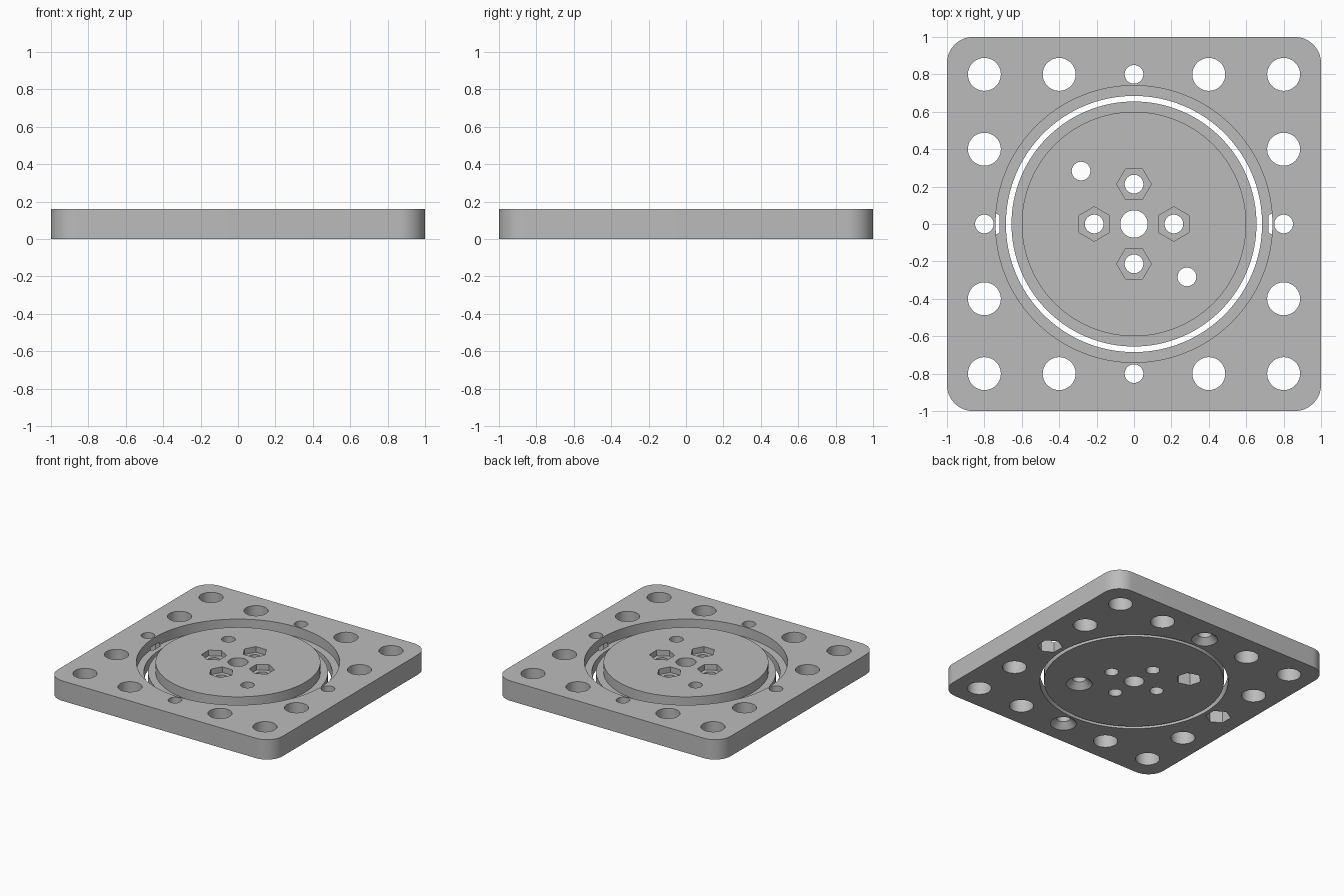
import bpy
import bmesh
from math import sin, cos, pi, radians, atan2

cube = bpy.data.objects.get("Cube")
if cube:
    bpy.data.objects.remove(cube, do_unlink=True)

HEIGHT = 0.16
STEP = 0.08          # height of the lower lips
BOLT = 0.05          # bolt hole radius
NUT = 0.16 / 3 ** 0.5  # nut pocket corner radius
LOW, HIGH = -0.1, 0.3  # cutters reach past both faces

grey = bpy.data.materials.new("plain_grey")
grey.use_nodes = True
grey.diffuse_color = (0.5, 0.5, 0.5, 1)
grey.node_tree.nodes["Principled BSDF"].inputs["Base Color"].default_value = (0.5, 0.5, 0.5, 1)


def make_object(name, bm):
    bmesh.ops.recalc_face_normals(bm, faces=bm.faces)
    mesh = bpy.data.meshes.new(name)
    bm.to_mesh(mesh)
    bm.free()
    mesh.materials.append(grey)
    obj = bpy.data.objects.new(name, mesh)
    bpy.context.collection.objects.link(obj)
    return obj


def turned(name, profile, x=0, y=0, sides=48, turn=0):
    """Solid of revolution from (radius, z) pairs, capped at both ends."""
    bm = bmesh.new()
    angles = [turn + 2 * pi * i / sides for i in range(sides)]
    rings = [[bm.verts.new((x + r * cos(a), y + r * sin(a), z)) for a in angles]
             for r, z in profile]
    for low, high in zip(rings, rings[1:]):
        for i in range(sides):
            j = (i + 1) % sides
            bm.faces.new((low[i], low[j], high[j], high[i]))
    bm.faces.new(rings[0])
    bm.faces.new(rings[-1])
    return make_object(name, bm)


def hole(x, y, r):
    return turned("hole_cutter", [(r, LOW), (r, HIGH)], x, y)


def nut_pocket(x, y, low, high):
    # one flat faces the centre of the plate
    return turned("nut_cutter", [(NUT, low), (NUT, high)], x, y, 6, atan2(y, x) + pi / 6)


def countersink(x, y):
    return turned("countersink_cutter", [(0.115, -0.02), (BOLT, 0.045), (BOLT, HIGH)], x, y)


def finish(obj, cutters):
    """Cut the openings, remove the cutters and shade."""
    for cutter in cutters:
        mod = obj.modifiers.new("cut", 'BOOLEAN')
        mod.operation = 'DIFFERENCE'
        mod.solver = 'EXACT'
        mod.object = cutter
    graph = bpy.context.evaluated_depsgraph_get()
    mesh = bpy.data.meshes.new_from_object(obj.evaluated_get(graph))
    obj.modifiers.clear()
    obj.data = mesh
    for cutter in cutters:
        bpy.data.objects.remove(cutter, do_unlink=True)
    bpy.ops.object.select_all(action='DESELECT')
    obj.select_set(True)
    bpy.context.view_layer.objects.active = obj
    bpy.ops.object.shade_smooth_by_angle(angle=radians(30))


# Square plate with rounded corners
bm = bmesh.new()
radius = 0.14
outline = []
for quarter, (sx, sy) in enumerate([(1, 1), (-1, 1), (-1, -1), (1, -1)]):
    for i in range(13):
        a = (quarter + i / 12) * pi / 2
        outline.append(bm.verts.new((sx * (1 - radius) + radius * cos(a),
                                     sy * (1 - radius) + radius * sin(a), 0)))
base = bm.faces.new(outline)
top = bmesh.ops.extrude_face_region(bm, geom=[base], use_keep_orig=True)
bmesh.ops.translate(bm, vec=(0, 0, HEIGHT),
                    verts=[v for v in top["geom"] if isinstance(v, bmesh.types.BMVert)])
plate = make_object("square_plate", bm)

# Plate openings: stepped centre, mounting holes, bolt holes
cuts = [turned("centre_cutter", [(0.685, LOW), (0.685, STEP), (0.74, STEP), (0.74, HIGH)],
               sides=128)]
for sx in (-1, 1):
    for sy in (-1, 1):
        for x, y in ((0.8, 0.8), (0.4, 0.8), (0.8, 0.4)):
            cuts.append(hole(sx * x, sy * y, 0.088))
    cuts += [hole(0.8 * sx, 0, BOLT), nut_pocket(0.8 * sx, 0, LOW, 0.1),
             countersink(0, 0.8 * sx)]
finish(plate, cuts)

# Turning disc with a lower lip
disc = turned("turning_disc", [(0.655, 0), (0.655, STEP), (0.6, STEP), (0.6, HEIGHT)], sides=128)

# Disc openings: shaft hole, four nut pockets on top, two fasteners from below
cuts = [hole(0, 0, 0.073)]
for x, y in ((0.213, 0), (0, 0.213), (-0.213, 0), (0, -0.213)):
    cuts += [hole(x, y, BOLT), nut_pocket(x, y, 0.115, HIGH)]
cuts += [hole(-0.283, 0.283, BOLT), nut_pocket(-0.283, 0.283, LOW, 0.1),
         countersink(0.283, -0.283)]
finish(disc, cuts)
